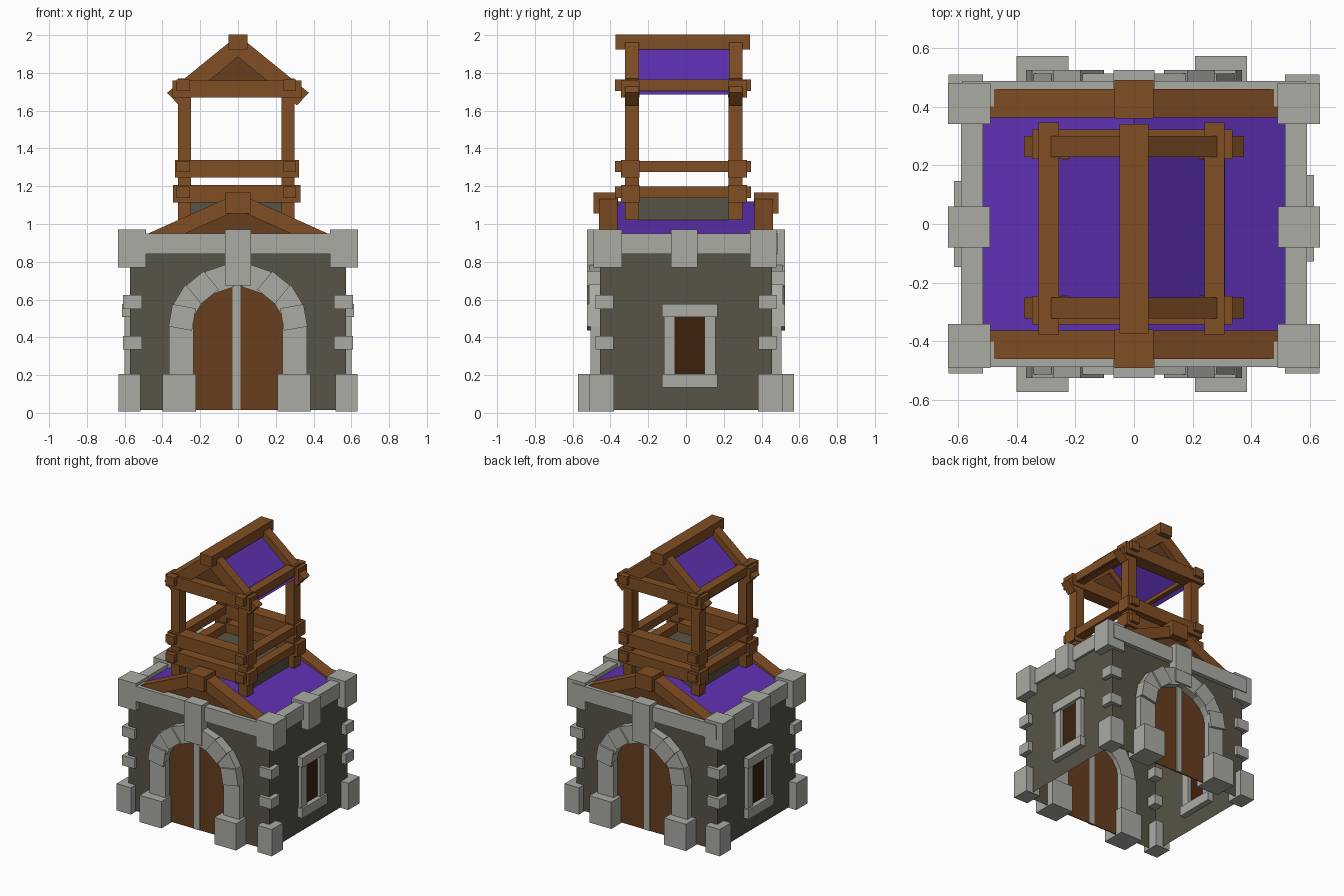
import bpy, math
from mathutils import Matrix, Vector

if "Cube" in bpy.data.objects:
    bpy.data.objects.remove(bpy.data.objects["Cube"])


def material(name, rgb):
    m = bpy.data.materials.new(name)
    lin = [((c / 255 + 0.055) / 1.055) ** 2.4 for c in rgb]
    m.diffuse_color = (*lin, 1)
    m.use_nodes = True
    m.node_tree.nodes["Principled BSDF"].inputs["Base Color"].default_value = m.diffuse_color
    return m


STONE = material("light stone", (170, 171, 164))
WALL = material("dark wall", (87, 83, 70))
WOOD = material("timber", (129, 78, 36))
DOOR = material("dark timber", (103, 62, 31))
HOLE = material("window brown", (63, 33, 13))
ROOF = material("purple roof", (95, 49, 180))


def mesh(name, mat, verts, faces):
    me = bpy.data.meshes.new(name)
    me.from_pydata(verts, [], faces)
    me.materials.append(mat)
    ob = bpy.data.objects.new(name, me)
    bpy.context.collection.objects.link(ob)
    return ob


def prism(name, mat, profile, y0, y1):
    """Extrude a counter-clockwise x,z outline from y0 to y1."""
    n = len(profile)
    v = [(x, y, z) for y in (y0, y1) for x, z in profile]
    f = [tuple(range(n)), tuple(range(2 * n - 1, n - 1, -1))]
    f += [(i, i + n, (i + 1) % n + n, (i + 1) % n) for i in range(n)]
    return mesh(name, mat, v, f)


def box(name, mat, x, y, z, tilt=0):
    """Box between limits, tilted about y through its centre (degrees)."""
    x, y, z = sorted(x), sorted(y), sorted(z)
    cx, cz = sum(x) / 2, sum(z) / 2
    w, h = (x[1] - x[0]) / 2, (z[1] - z[0]) / 2
    r = Matrix.Rotation(math.radians(tilt), 2)
    pts = [r @ Vector(p) for p in ((-w, -h), (w, -h), (w, h), (-w, h))]
    return prism(name, mat, [(cx + p.x, cz + p.y) for p in pts], *y)


def gable_roof(name, half, eave, ridge, y0, y1):
    v = [(x, y, z) for y in (y0, y1)
         for x, z in ((-half, eave), (0, ridge), (half, eave))]
    return mesh(name, ROOF, v, [(0, 1, 4, 3), (1, 2, 5, 4)])


# Hollow walls, open underneath
W, D = 0.573, 0.455
ring = [(-W, -D), (W, -D), (W, D), (-W, D)]
mesh("walls", WALL, [(x, y, z) for z in (0.015, 0.92) for x, y in ring],
     [(i, (i + 1) % 4, (i + 1) % 4 + 4, i + 4) for i in range(4)])

# Corner stones and parapet
for sx in (-1, 1):
    for sy in (-1, 1):
        box("corner_base", STONE, (sx * 0.515, sx * 0.632),
            (sy * 0.38, sy * 0.51), (0.008, 0.205))
        for z in (0.335, 0.55):
            box("quoin", STONE, (sx * 0.507, sx * 0.608),
                (sy * 0.385, sy * 0.48), (z, z + 0.073))
        box("parapet_corner", STONE, (sx * 0.488, sx * 0.634),
            (sy * 0.34, sy * 0.49 + 0.01 * (sy < 0) - 0.01), (0.77, 0.97))
    box("parapet_side", STONE, (sx * 0.515, sx * 0.59), (-0.47, 0.47), (0.84, 0.95))
    box("parapet_side_block", STONE, (sx * 0.49, sx * 0.633), (-0.08, 0.06), (0.77, 0.97))
for s in (-1, 1):
    box("parapet_front_back", STONE, (-0.585, 0.585), (s * 0.4, s * 0.487), (0.84, 0.949))
    box("parapet_front_back_block", STONE, (-0.07, 0.07), (s * 0.4, s * 0.525), (0.77, 0.97))

# Arched doorways, front and back
for s in (-1, 1):
    outline = [(-0.26, 0.015), (0.26, 0.015)]
    outline += [(0.26 * math.cos(a), 0.46 + 0.25 * math.sin(a))
                for a in (math.pi * i / 12 for i in range(13))]
    prism("door", DOOR, outline, *sorted((s * 0.454, s * 0.461)))
    box("door_strip", STONE, (-0.03, 0.014), (s * 0.45, s * 0.468), (0.017, 0.71))
    for x0, x1 in ((-0.4, -0.223), (0.208, 0.385)):
        box("door_base", STONE, (x0, x1), (s * 0.4, s * 0.572), (0.008, 0.205))
    for sx in (-1, 1):
        box("door_jamb", STONE, (sx * 0.235, sx * 0.365), (s * 0.41, s * 0.505), (0.19, 0.47))
        for k, deg in enumerate((10, 31, 51, 71)):
            a = math.radians(deg)
            x, z = 0.3 * math.cos(a), 0.46 + 0.262 * math.sin(a)
            box("arch_stone", STONE, (sx * x - 0.063, sx * x + 0.063),
                (s * 0.42, s * (0.525 - 0.012 * (k % 2))),
                (z - 0.06, z + 0.06), sx * deg)
    box("keystone", STONE, (-0.068, 0.068), (s * 0.42, s * 0.523), (0.675, 0.78))

# Side windows
for s, o in ((1, 0.02), (-1, 0.0)):
    box("window_pane", HOLE, (s * 0.57, s * 0.579), (o - 0.09, o + 0.09), (0.19, 0.53))
    for t in (-1, 1):
        box("window_jamb", STONE, (s * 0.54, s * 0.6),
            (o + t * 0.077, o + t * 0.137), (0.19, 0.52))
    for z0, z1 in ((0.135, 0.205), (0.508, 0.577)):
        box("window_lintel_or_sill", STONE, (s * 0.53, s * 0.613),
            (o - 0.147, o + 0.147), (z0, z1))

# Main roof with gable timbers
gable_roof("main_roof", 0.52, 0.92, 1.12, -0.44, 0.44)
for s in (-1, 1):
    prism("main_gable", DOOR, [(-0.47, 0.92), (0.47, 0.92), (0, 1.1)],
          *sorted((s * 0.4, s * 0.435)))
    for t in (-1, 1):
        rafter = [(t * 0.53, 0.925), (0, 1.163), (0, 1.075), (t * 0.345, 0.92)]
        prism("main_rafter", WOOD, rafter[::t * -1], *sorted((s * 0.362, s * 0.46)))
    box("main_ridge_cap", WOOD, (-0.067, 0.067), (s * 0.36, s * 0.49), (1.055, 1.166))

# Tower base block
box("tower_base", WALL, (-0.255, 0.255), (-0.255, 0.25), (0.98, 1.14))

# Tower frame: posts and crossing beams
XS = ((-0.318, -0.25), (0.23, 0.3))
YS = ((-0.322, -0.25), (0.225, 0.3))
for x in XS:
    for y in YS:
        box("tower_post", WOOD, x, y, (1.02, 1.77))
for y in ((-0.343, -0.245), (0.222, 0.322)):
    for x0, x1, z0, z1 in ((-0.343, 0.33, 1.113, 1.206), (-0.333, 0.322, 1.245, 1.34),
                           (-0.348, 0.335, 1.67, 1.76)):
        box("tower_cross_beam", WOOD, (x0, x1), y, (z0, z1))
for x in ((-0.325, -0.255), (0.24, 0.308)):
    for z0, z1 in ((1.138, 1.198), (1.275, 1.333), (1.703, 1.766)):
        box("tower_side_beam", WOOD, x, (-0.377, 0.345), (z0, z1))

# Tower roof
gable_roof("tower_roof", 0.31, 1.685, 1.945, -0.28, 0.26)
for y0, y1, g in ((-0.322, -0.25, -0.27), (0.228, 0.3, 0.25)):
    prism("tower_gable", DOOR, [(-0.25, 1.72), (0.25, 1.72), (0, 1.93)], g - 0.01, g + 0.01)
    for t in (-1, 1):
        rafter = [(t * 0.375, 1.695), (0, 2.0), (0, 1.885), (t * 0.312, 1.628)]
        prism("tower_rafter", WOOD, rafter[::t * -1], y0, y1)
box("tower_ridge_beam", WOOD, (-0.049, 0.049), (-0.373, 0.34), (1.925, 2.003))
